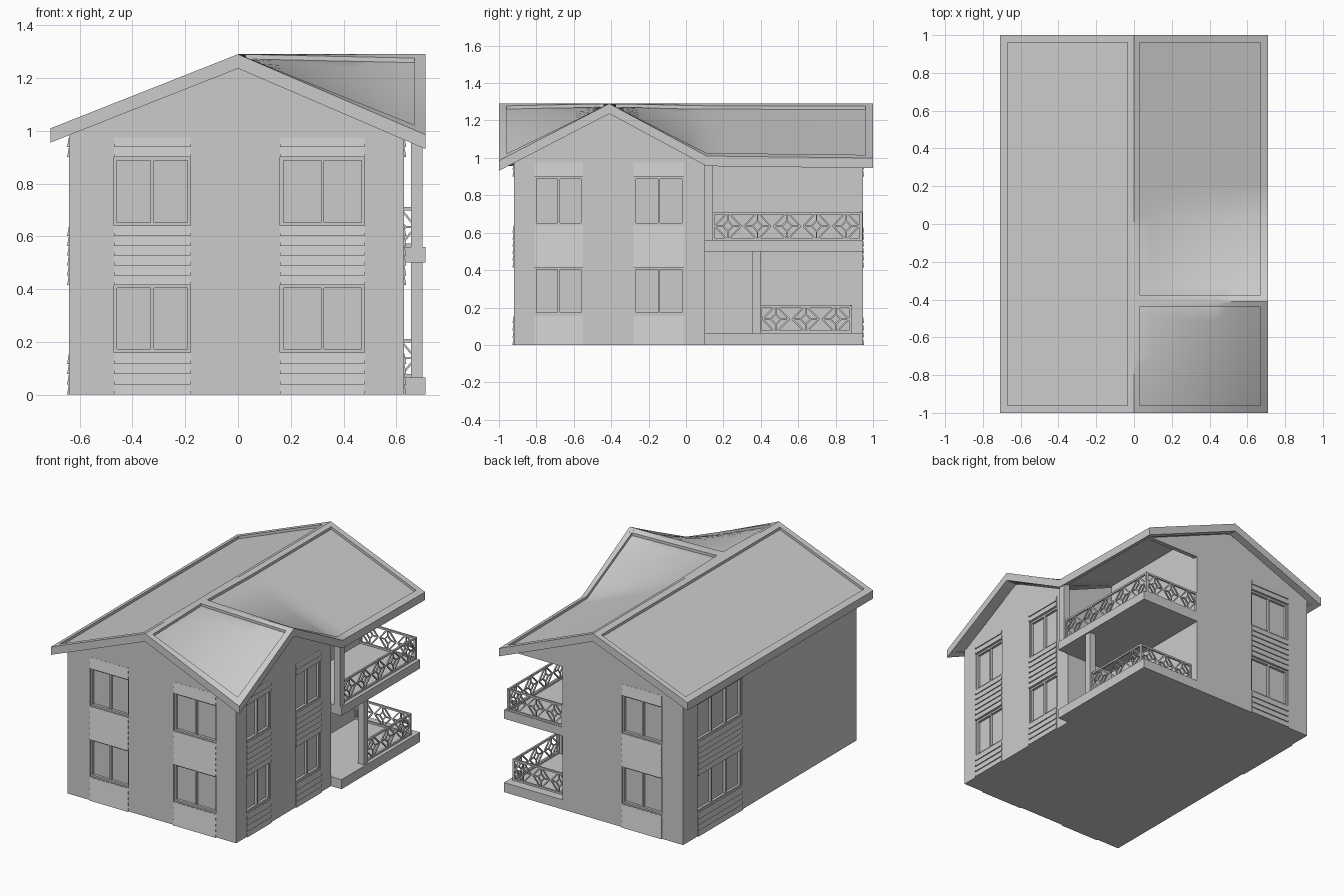
import bpy, bmesh, math
from mathutils import Vector

if "Cube" in bpy.data.objects:
    bpy.data.objects.remove(bpy.data.objects["Cube"])


def finish(bm, name):
    bmesh.ops.recalc_face_normals(bm, faces=bm.faces)
    me = bpy.data.meshes.new(name)
    bm.to_mesh(me)
    bm.free()
    ob = bpy.data.objects.new(name, me)
    bpy.context.collection.objects.link(ob)
    return ob


def add_box(bm, x0, x1, y0, y1, z0, z1):
    vs = bmesh.ops.create_cube(bm, size=1)['verts']
    for v in vs:
        v.co = Vector(((x0 + x1) / 2 + v.co.x * (x1 - x0),
                       (y0 + y1) / 2 + v.co.y * (y1 - y0),
                       (z0 + z1) / 2 + v.co.z * (z1 - z0)))


def box(name, *dims):
    bm = bmesh.new()
    add_box(bm, *dims)
    return finish(bm, name)


def add_prism(bm, rings):
    # closed solid between two matching polygons
    a, b = [[bm.verts.new(p) for p in r] for r in rings]
    bm.faces.new(a)
    bm.faces.new(b[::-1])
    n = len(a)
    for i in range(n):
        bm.faces.new((a[i], b[i], b[(i + 1) % n], a[(i + 1) % n]))


def prism(name, pts, axis, lo, hi):
    place = {'x': lambda p, d: (d, p[0], p[1]), 'y': lambda p, d: (p[0], d, p[1]),
             'z': lambda p, d: (p[0], p[1], d)}[axis]
    bm = bmesh.new()
    add_prism(bm, [[place(p, d) for p in pts] for d in (lo, hi)])
    return finish(bm, name)


def add_bar(bm, p, q, t):
    p, q = Vector(p), Vector(q)
    d = (q - p).normalized()
    side = d.cross(Vector((0, 0, 1)))
    side = side.normalized() if side.length > 0.01 else Vector((1, 0, 0))
    up = side.cross(d)
    ring = [(side * a + up * b) * t / 2 for a, b in ((-1, -1), (1, -1), (1, 1), (-1, 1))]
    add_prism(bm, [[p + r for r in ring], [q + r for r in ring]])


# Walls: L-shaped plan with the balcony corner left out
walls = prism("walls", [(-.64, -.92), (.63, -.92), (.63, .1), (.27, .1), (.27, .945), (-.64, .945)],
              'z', 0, .975)

# Window strips: wall side, start, end, number of panes
FLOORS = ((.16, .415), (.64, .90))
STRIPS = [('front', -.47, -.18, 2), ('front', .16, .48, 2), ('back', -.48, -.18, 2),
          ('right', -.81, -.55, 2), ('right', -.28, -.01, 2), ('left', .31, .79, 3)]


def on_wall(side, u, d):
    # u along the wall, d outward from its surface
    return {'front': (u, -.92 - d), 'back': (u, .945 + d),
            'right': (.63 + d, u), 'left': (-.64 - d, u)}[side]


def wall_box(bm, side, u0, u1, d0, d1, z0, z1):
    (xa, ya), (xb, yb) = on_wall(side, u0, d0), on_wall(side, u1, d1)
    add_box(bm, min(xa, xb), max(xa, xb), min(ya, yb), max(ya, yb), z0, z1)


cut, frames, slats = bmesh.new(), bmesh.new(), bmesh.new()
for side, u0, u1, panes in STRIPS:
    for z0, z1 in FLOORS:
        wall_box(cut, side, u0, u1, -.025, .02, z0, z1)
        t = .012
        for z in (z0, z1 - t):
            wall_box(frames, side, u0, u1, -.03, -.008, z, z + t)
        for i in range(panes + 1):
            u = u0 + (u1 - u0 - t) * i / panes
            wall_box(frames, side, u, u + t, -.03, -.008, z0, z1)
    # overlapping saw-tooth boards above and below the windows
    for z0, z1, n in ((0, .155, 4), (.415, .638, 6), (.90, .975, 2)):
        h = (z1 - z0) / n
        for i in range(n):
            z = z0 + i * h
            prof = ((-.003, z), (.008, z), (.001, z + h), (-.003, z + h))
            add_prism(slats, [[on_wall(side, u, d) + (zz,) for d, zz in prof] for u in (u0, u1)])
finish(frames, "window_frames")
finish(slats, "wall_slats")
cutter = finish(cut, "window_cutter")
cutter.hide_render = True
cutter.hide_set(True)
mod = walls.modifiers.new("windows", 'BOOLEAN')
mod.object = cutter
mod.operation = 'DIFFERENCE'
mod.solver = 'EXACT'

# Gable walls under the roof
for name, a, b in (("front_gable", -.92, -.89), ("back_gable", .915, .945)):
    prism(name, [(-.64, .972), (.63, .972), (.63, .98), (0, 1.24), (-.64, .99)], 'y', a, b)
prism("right_gable", [(-.92, .972), (.1, .972), (-.41, 1.24)], 'x', .60, .63)
prism("balcony_side_infill", [(.25, .97), (.63, .97), (.25, 1.13)], 'y', .07, .1)
box("balcony_wall_infill", .24, .27, .1, .945, .97, 1.13)


# Roof: main gable with a cross gable blended into the right slope
def roof_z(x, y):
    if x <= 0:
        return 1.29 + .395 * x
    if y < -.41:
        drop = .305 * (-.41 - y) / .59
    elif y < .11:
        drop = .28 * (y + .41) / .52
    else:
        drop = .28 + .012 * (y - .11)
    return 1.29 - drop * x / .71


def samples(a, b, breaks):
    pts = [a] + [k for k in breaks if a < k < b] + [b]
    out = []
    for p, q in zip(pts, pts[1:]):
        n = max(1, math.ceil((q - p) / .1))
        out += [p + (q - p) * i / n for i in range(n)]
    return out + [b]


def roof_patch(name, x0, x1, y0, y1, top, bottom):
    xs, ys = samples(x0, x1, (0,)), samples(y0, y1, (-.41, .11))
    bm = bmesh.new()
    g = [[bm.verts.new((x, y, roof_z(x, y) + top)) for y in ys] for x in xs]
    for i in range(len(xs) - 1):
        for j in range(len(ys) - 1):
            bm.faces.new((g[i][j], g[i + 1][j], g[i + 1][j + 1], g[i][j + 1]))
    ext = bmesh.ops.extrude_face_region(bm, geom=bm.faces[:])
    for v in ext['geom']:
        if isinstance(v, bmesh.types.BMVert):
            v.co.z += bottom - top
    # restore the upper skin that the extrusion moved away from
    low = [e for e in bm.faces if all(abs(v.co.z - roof_z(v.co.x, v.co.y) - top) < 1e-4 for v in e.verts)]
    if not low:
        for i in range(len(xs) - 1):
            for j in range(len(ys) - 1):
                bm.faces.new((g[i][j], g[i + 1][j], g[i + 1][j + 1], g[i][j + 1]))
    ob = finish(bm, name)
    bpy.context.view_layer.objects.active = ob
    ob.select_set(True)
    bpy.ops.object.shade_smooth_by_angle(angle=math.radians(35))
    ob.select_set(False)


roof_patch("roof_panels", -.705, .705, -.995, .995, -.018, -.05)
for name, dims in {"left_eave": (-.71, -.67, -1, 1), "right_eave": (.67, .71, -1, 1),
                   "main_ridge": (-.035, .03, -1, 1), "cross_ridge": (0, .71, -.44, -.375),
                   "front_rake": (-.71, .71, -1, -.96), "back_rake": (-.71, .71, .96, 1)}.items():
    roof_patch(name, *dims, 0, -.054)

# Balcony floors and columns
box("lower_balcony_floor", .26, .71, .1, .945, 0, .065)
box("upper_balcony_floor", .26, .71, .1, .945, .5, .56)
box("lower_column", .655, .70, .355, .40, .06, .51)
box("upper_column", .655, .70, .1, .145, .55, .99)


# Railings: diamond panels between a top and a bottom rail
def railing(name, start, end, z0, z1, n):
    bm = bmesh.new()
    s, e = Vector(start), Vector(end)
    step = (e - s) / n
    at = lambda u, z: (s.x + step.x * u, s.y + step.y * u, z)
    zc, zh = (z0 + z1) / 2, (z1 - z0) / 2
    for z in (z0 + .006, z1 - .006):
        add_bar(bm, at(0, z), at(n, z), .012)
    for u in (0, n):
        add_bar(bm, at(u, z0), at(u, z1), .015)
    for i in range(n):
        c = i + .5
        for k in (1, .38):
            ring = [at(c + .45 * k, zc), at(c, zc + zh * k), at(c - .45 * k, zc), at(c, zc - zh * k)]
            for j in range(4):
                add_bar(bm, ring[j], ring[(j + 1) % 4], .008)
        for a in (-1, 1):
            add_bar(bm, at(c, zc + a * zh * .38), at(c, zc + a * zh), .007)
            add_bar(bm, at(c + a * .17, zc), at(c + a * .45, zc), .007)
    finish(bm, name)


railing("upper_side_railing", (.68, .145), (.68, .935), .56, .71, 5)
railing("upper_back_railing", (.27, .935), (.68, .935), .56, .71, 3)
railing("lower_side_railing", (.68, .40), (.68, .88), .065, .21, 3)
railing("lower_back_railing", (.27, .88), (.68, .88), .065, .21, 3)

# Balcony doors with arched upper panel trim
for name, z0 in (("lower_door", .065), ("upper_door", .56)):
    bm = bmesh.new()
    add_box(bm, .265, .274, .145, .32, z0, z0 + .39)
    arc = [(.277, .2325 - .065 * math.cos(math.pi * i / 8), z0 + .31 + .05 * math.sin(math.pi * i / 8))
           for i in range(9)]
    path = arc + [(.277, .2975, z0 + .03), (.277, .1675, z0 + .03), arc[0]]
    for p, q in zip(path, path[1:]):
        add_bar(bm, p, q, .008)
    finish(bm, name)
